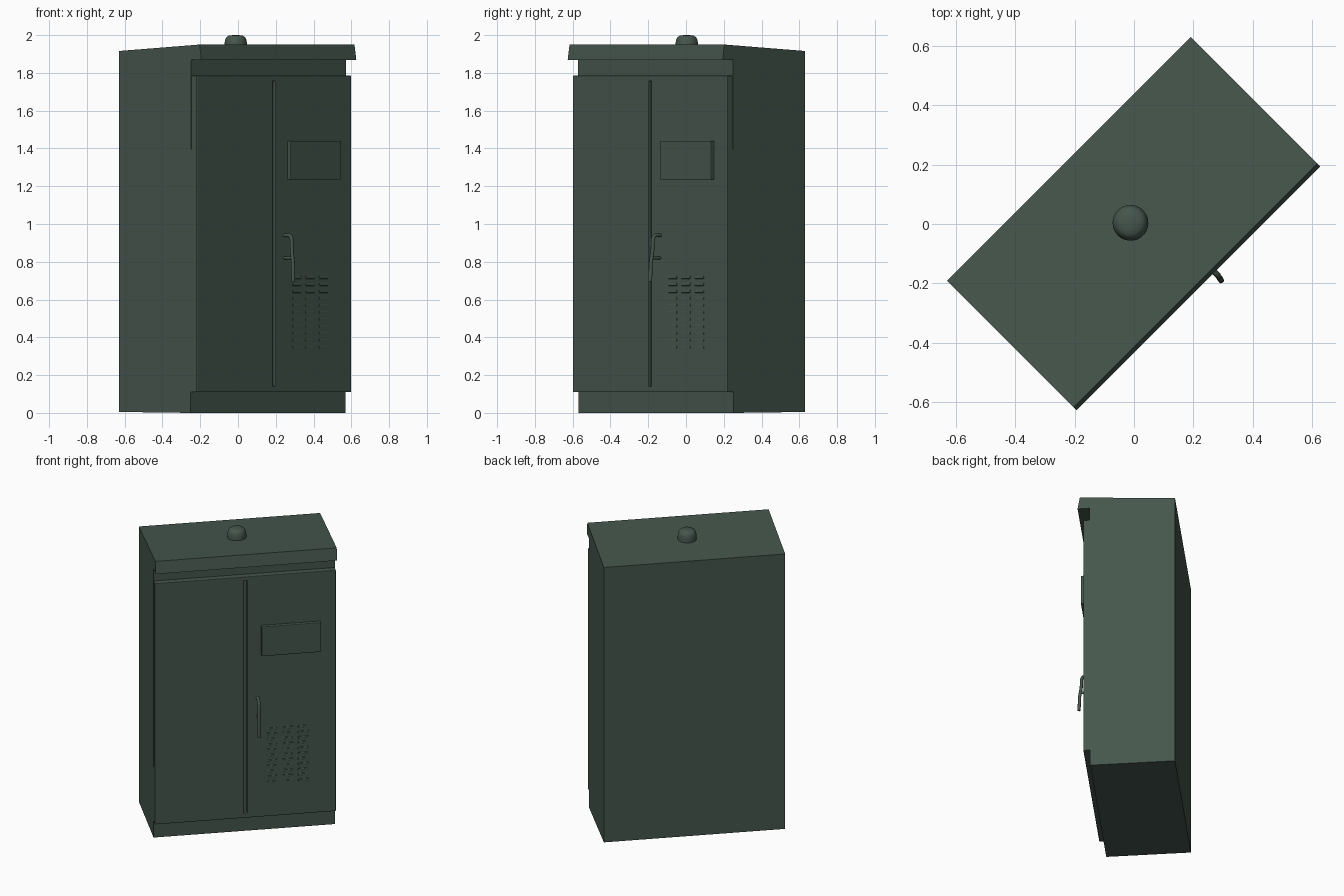
import bpy, bmesh, math
from mathutils import Matrix, Vector

if "Cube" in bpy.data.objects:
    bpy.data.objects.remove(bpy.data.objects["Cube"])

TURN = Matrix.Rotation(math.radians(45), 4, 'Z')   # cabinet stands at 45 degrees

green = bpy.data.materials.new("dark_green_paint")
green.diffuse_color = (0.060, 0.093, 0.073, 1)
green.use_nodes = True
green.node_tree.nodes["Principled BSDF"].inputs["Base Color"].default_value = green.diffuse_color


def finish(name, bm, bevel=0.0, smooth=False):
    bmesh.ops.recalc_face_normals(bm, faces=bm.faces)
    me = bpy.data.meshes.new(name)
    bm.to_mesh(me)
    bm.free()
    ob = bpy.data.objects.new(name, me)
    bpy.context.collection.objects.link(ob)
    ob.matrix_world = TURN
    me.materials.append(green)
    if bevel:
        mod = ob.modifiers.new("bevel", 'BEVEL')
        mod.width, mod.segments = bevel, 2
    if smooth:
        bpy.ops.object.select_all(action='DESELECT')
        ob.select_set(True)
        bpy.context.view_layer.objects.active = ob
        bpy.ops.object.shade_smooth_by_angle(angle=math.radians(40))
    return ob


def add_box(bm, x0, x1, y0, y1, z0, z1):
    m = Matrix.Translation(((x0 + x1) / 2, (y0 + y1) / 2, (z0 + z1) / 2)) \
        @ Matrix.Diagonal((x1 - x0, y1 - y0, z1 - z0, 1))
    bmesh.ops.create_cube(bm, size=1, matrix=m)


def box(name, *dims, bevel=0.0):
    bm = bmesh.new()
    add_box(bm, *dims)
    return finish(name, bm, bevel)


# Cabinet body with sloped roof and overhanging lip: side profile (y, z) swept in x
profile = [(-0.226, 0), (-0.23, 1.87), (-0.306, 1.868), (-0.292, 1.95),
           (0.31, 1.916), (0.31, 0.005)]
bm = bmesh.new()
face = bm.faces.new([bm.verts.new((-0.58, y, z)) for y, z in profile])
ext = bmesh.ops.extrude_face_region(bm, geom=[face])
bmesh.ops.translate(bm, vec=(1.16, 0, 0),
                    verts=[g for g in ext["geom"] if isinstance(g, bmesh.types.BMVert)])
finish("cabinet_body", bm)

# Doors: one front slab with the centre gap cut into it
doors = box("doors", -0.579, 0.579, -0.27, -0.22, 0.11, 1.785)
cutter = box("door_gap_cutter", -0.011, 0.011, -0.3, -0.25, 0.14, 1.757)
cutter.hide_render = True
cutter.hide_viewport = True
cut = doors.modifiers.new("gap", 'BOOLEAN')
cut.operation, cut.object, cut.solver = 'DIFFERENCE', cutter, 'EXACT'
bev = doors.modifiers.new("bevel", 'BEVEL')
bev.width, bev.segments = 0.004, 2

# Raised panel on the right door
box("door_panel", 0.10, 0.48, -0.294, -0.26, 1.235, 1.44, bevel=0.004)

# Faint louvres low on the right door
bm = bmesh.new()
for cx in (0.17, 0.27, 0.37):
    for i in range(11):
        z = 0.34 + i * 0.037
        add_box(bm, cx - 0.033, cx + 0.033, -0.273, -0.265, z, z + 0.014)
finish("louvres", bm, bevel=0.002)

# Handle: bent rod, with a short post back to the door


def rod(name, pts, radius):
    cu = bpy.data.curves.new(name, 'CURVE')
    cu.dimensions = '3D'
    cu.bevel_depth, cu.bevel_resolution, cu.use_fill_caps = radius, 3, True
    sp = cu.splines.new('POLY')
    sp.points.add(len(pts) - 1)
    for p, co in zip(sp.points, pts):
        p.co = (*co, 1)
    cu.materials.append(green)
    ob = bpy.data.objects.new(name, cu)
    bpy.context.collection.objects.link(ob)
    ob.matrix_world = TURN


rod("handle", [(0.077, -0.26, 0.94), (0.077, -0.305, 0.94), (0.077, -0.318, 0.934),
               (0.077, -0.325, 0.92), (0.076, -0.327, 0.86), (0.074, -0.338, 0.79),
               (0.073, -0.341, 0.695)], 0.01)
rod("handle_post", [(0.077, -0.26, 0.82), (0.077, -0.333, 0.82)], 0.008)

# Round cap on the roof: lathed profile (radius, z)
rings = [(0.06, 1.925), (0.06, 1.955), (0.056, 1.975), (0.05, 1.988), (0.038, 1.997), (0.015, 2.0)]
bm = bmesh.new()
centre = TURN.inverted() @ Vector((-0.012, 0.004, 0))
n = 32
loops = [[bm.verts.new((centre.x + r * math.cos(2 * math.pi * k / n),
                        centre.y + r * math.sin(2 * math.pi * k / n), z))
          for k in range(n)] for r, z in rings]
for a, b in zip(loops, loops[1:]):
    for k in range(n):
        bm.faces.new((a[k], a[(k + 1) % n], b[(k + 1) % n], b[k]))
bm.faces.new(loops[-1])
bm.faces.new(loops[0][::-1])
finish("roof_cap", bm, smooth=True)
